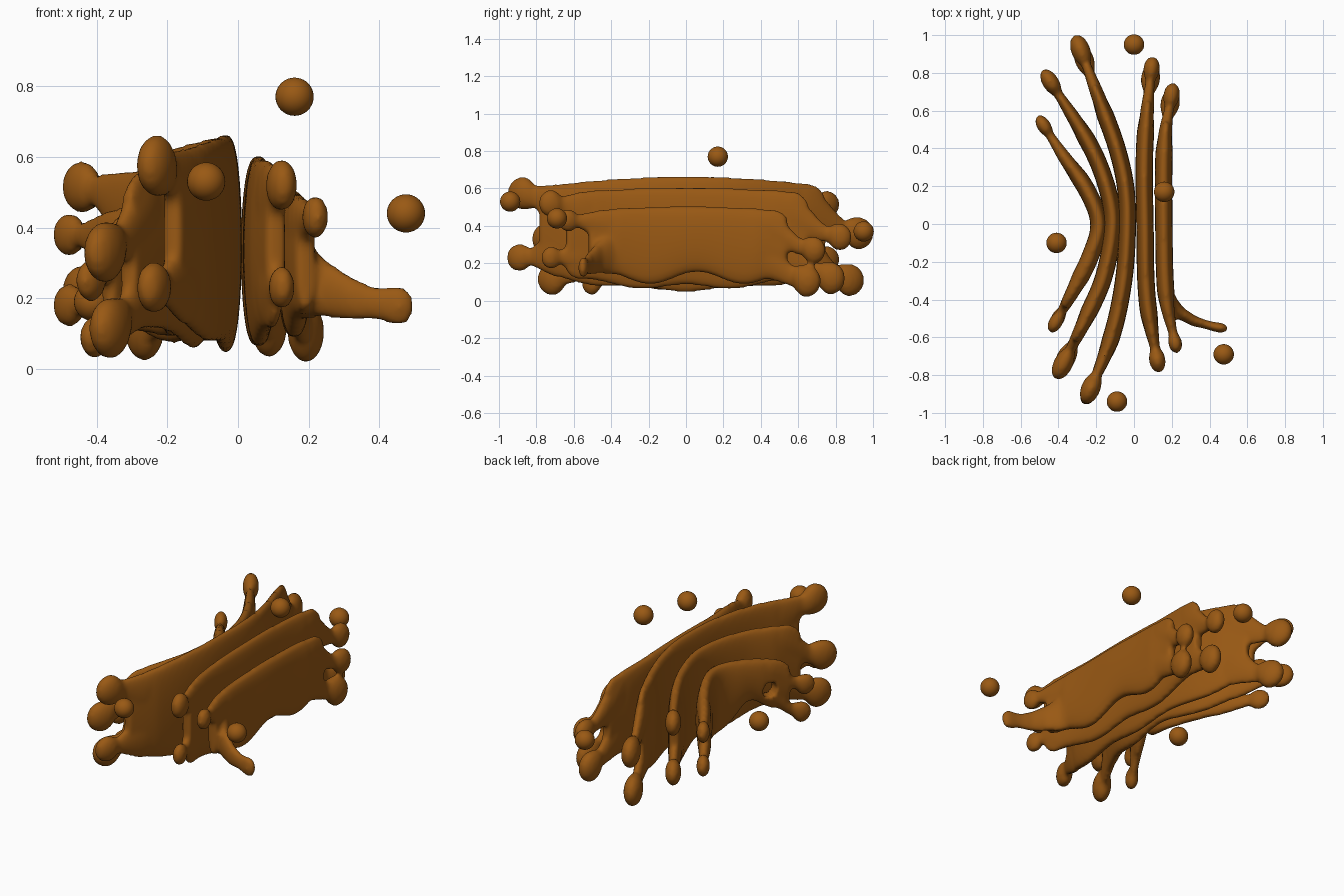
import bpy, bmesh, math
from mathutils import Vector

cube = bpy.data.objects.get("Cube")
if cube:
    bpy.data.objects.remove(cube)

brown = bpy.data.materials.new("warm_brown")
brown.use_nodes = True
COLOUR = (0.32, 0.1, 0.007, 1)
brown.diffuse_color = COLOUR
brown.node_tree.nodes["Principled BSDF"].inputs["Base Color"].default_value = COLOUR


def curve_value(points, y):
    """Smooth interpolation of (y, value) pairs, straight beyond the ends."""
    n = len(points)
    i = 0
    while i < n - 2 and y > points[i + 1][0]:
        i += 1
    slope = lambda a, b: (points[b][1] - points[a][1]) / (points[b][0] - points[a][0])
    (ya, va), (yb, vb) = points[i], points[i + 1]
    ma = slope(max(i - 1, 0), i + 1)
    mb = slope(i, min(i + 2, n - 1))
    d = yb - ya
    t = (y - ya) / d
    if t < 0:
        return va + ma * (y - ya)
    if t > 1:
        return vb + mb * (y - yb)
    return (va * (1 + 2 * t) * (1 - t) ** 2 + ma * d * t * (1 - t) ** 2
            + vb * t * t * (3 - 2 * t) + mb * d * t * t * (t - 1))


def loft(bm, stations, power=1.0, sides=32):
    """Closed loft through (x, y, z, half width, half height) stations."""
    rings = []
    for i, (x, y, z, w, h) in enumerate(stations):
        a, b = stations[max(i - 1, 0)], stations[min(i + 1, len(stations) - 1)]
        side = Vector((b[1] - a[1], a[0] - b[0], 0)).normalized()
        ring = []
        for k in range(sides):
            ang = math.tau * k / sides
            c = math.copysign(abs(math.cos(ang)) ** power, math.cos(ang))
            ring.append(bm.verts.new(Vector((x, y, z)) + side * w * c
                                     + Vector((0, 0, h * math.sin(ang)))))
        rings.append(ring)
    for r, s in zip(rings, rings[1:]):
        for k in range(sides):
            m = (k + 1) % sides
            bm.faces.new((r[k], r[m], s[m], s[k]))
    bm.faces.new(rings[0])
    bm.faces.new(rings[-1])


def arm(bm, xc, y0, z0, h0, y1, z1, size):
    """Tapering neck that leaves the sheet rim and swells into a bulb."""
    bw, bl, bh = size
    way = math.copysign(1, y1 - y0)
    length = abs(y1 - y0)
    stations = []
    steps = 36
    for i in range(steps + 1):
        s = (length + bl * 0.99) * i / steps
        t = min(s / length, 1)
        ease = t * t * (3 - 2 * t)
        u = (s - length) / bl
        bulb = math.sqrt(max(0, 1 - u * u))
        neck_h = h0 + (bh * 0.6 - h0) * min(1, ease * 1.15)
        neck_w = 0.038 + (0.022 - 0.038) * ease
        if u > 0:
            neck_h *= bulb
            neck_w *= bulb
        y = y0 + way * s
        stations.append((curve_value(xc, y), y, z0 + (z1 - z0) * ease,
                         max(neck_w, bw * bulb), max(neck_h, bh * bulb)))
    loft(bm, stations)


def finish(name, bm):
    bmesh.ops.recalc_face_normals(bm, faces=bm.faces[:])
    mesh = bpy.data.meshes.new(name)
    bm.to_mesh(mesh)
    bm.free()
    mesh.materials.append(brown)
    mesh.shade_smooth()
    obj = bpy.data.objects.new(name, mesh)
    bpy.context.collection.objects.link(obj)
    return obj


def sheet(name, xc, ends, top, bot, arms, extra=None, cutter=None):
    """Curved swollen sac with forked, bulb-tipped ends."""
    bm = bmesh.new()
    ya, yb = ends
    stations = []
    steps = 60
    for i in range(steps + 1):
        t = i / steps
        y = ya + (yb - ya) * t
        hi, lo = top(y), bot(y)
        near = min(y - ya, yb - y)
        edge = min(1, 0.6 + 2.5 * near)
        corner = 1 - 0.2 * max(0, 1 - near / 0.07) ** 2
        stations.append((curve_value(xc, y), y, (hi + lo) / 2,
                         0.046 * edge, (hi - lo) / 2 * corner))
    loft(bm, stations, power=0.75, sides=56)
    for upper, y1, z1, size in arms:
        y0 = yb - 0.12 if y1 > 0 else ya + 0.12
        h0 = 0.27 * (top(y0) - bot(y0))
        z0 = top(y0) - h0 if upper else bot(y0) + h0
        arm(bm, xc, y0, z0, h0, y1, z1, size)
    if extra:
        loft(bm, extra)
    obj = finish(name, bm)
    # Fuse sheet, necks and bulbs into one soft skin
    remesh = obj.modifiers.new("fuse", 'REMESH')
    remesh.mode = 'VOXEL'
    remesh.voxel_size = 0.012
    remesh.use_smooth_shade = True
    if cutter:
        cut = obj.modifiers.new("opening", 'BOOLEAN')
        cut.operation = 'DIFFERENCE'
        cut.object = cutter
    soft = obj.modifiers.new("soften", 'SMOOTH')
    soft.factor = 0.5
    soft.iterations = 10


def arch(peak, drop):
    return lambda y: peak - drop * y * y


def wavy(base, rise, amp, phase):
    return lambda y: base + rise * y * y + amp * math.cos(12.5 * (y - phase))


BIG, MID, SMALL = (0.051, 0.082, 0.088), (0.044, 0.068, 0.074), (0.037, 0.055, 0.062)

# Round opening through the outermost small sheet
bm = bmesh.new()
bmesh.ops.create_cone(bm, cap_ends=True, segments=24, radius1=0.042, radius2=0.042, depth=0.4)
opening = finish("opening_cutter", bm)
opening.location = (-0.31, -0.32, 0.275)
opening.rotation_euler = (0, math.pi / 2, -0.45)
opening.hide_render = True
opening.display_type = 'WIRE'

# Five nested sheets, from right to left across x
sheet("inner_small_sheet",
      [(-0.53, -0.42), (-0.35, -0.32), (-0.18, -0.235), (0, -0.185), (0.18, -0.25), (0.37, -0.38), (0.54, -0.49)],
      (-0.44, 0.4), arch(0.49, 0.4),
      lambda y: 0.09 + 0.12 * math.exp(-((y + 0.22) / 0.1) ** 2) + 0.3 * y * y,
      [(True, -0.52, 0.25, SMALL), (False, -0.5, 0.09, SMALL),
       (True, 0.52, 0.38, SMALL), (False, 0.52, 0.18, SMALL)], cutter=opening)

sheet("inner_middle_sheet",
      [(-0.76, -0.385), (-0.5, -0.255), (-0.28, -0.16), (0, -0.112), (0.2, -0.145), (0.42, -0.235), (0.78, -0.46)],
      (-0.62, 0.62), arch(0.595, 0.12), wavy(0.07, 0.15, 0.015, 0.1),
      [(True, -0.74, 0.33, BIG), (False, -0.71, 0.115, BIG),
       (True, 0.75, 0.515, MID), (False, 0.75, 0.22, MID)])

sheet("central_large_sheet",
      [(-0.92, -0.25), (-0.6, -0.12), (-0.3, -0.055), (0, -0.035), (0.2, -0.045), (0.4, -0.09), (0.61, -0.165), (0.94, -0.29)],
      (-0.78, 0.74), arch(0.665, 0.09), wavy(0.055, 0.14, 0.01, 0.25),
      [(True, -0.87, 0.575, BIG), (False, -0.89, 0.23, MID),
       (True, 0.92, 0.36, BIG), (False, 0.87, 0.11, BIG)])

sheet("outer_middle_sheet",
      [(-0.76, 0.13), (-0.4, 0.07), (0, 0.058), (0.35, 0.055), (0.6, 0.07), (0.84, 0.095)],
      (-0.64, 0.65), arch(0.605, 0.06), wavy(0.07, 0.1, 0.015, 0.0),
      [(True, -0.72, 0.52, MID), (False, -0.72, 0.23, SMALL),
       (True, 0.82, 0.34, MID), (False, 0.77, 0.12, BIG)])

# Long side tubule growing out of the outer sheet
tubule = [(0.16, -0.3, 0.26, 0.03, 0.13), (0.19, -0.4, 0.25, 0.033, 0.11),
          (0.24, -0.47, 0.23, 0.034, 0.085), (0.32, -0.515, 0.2, 0.028, 0.062),
          (0.39, -0.535, 0.185, 0.023, 0.046), (0.43, -0.545, 0.18, 0.026, 0.053),
          (0.46, -0.55, 0.178, 0.027, 0.058), (0.482, -0.553, 0.178, 0.022, 0.047),
          (0.495, -0.555, 0.178, 0.01, 0.025)]
sheet("outer_small_sheet",
      [(-0.64, 0.22), (-0.4, 0.172), (0, 0.158), (0.45, 0.163), (0.7, 0.202)],
      (-0.52, 0.54), arch(0.505, 0.08), wavy(0.12, 0, 0.033, 0.06),
      [(True, -0.63, 0.43, SMALL), (True, 0.68, 0.27, MID), (False, 0.64, 0.105, BIG)],
      extra=tubule)

# Free round vesicles
for i, spot in enumerate([(-0.41, -0.1, 0.19), (0, 0.95, 0.37), (0.16, 0.17, 0.77),
                          (0.475, -0.69, 0.44), (-0.09, -0.94, 0.53)]):
    bm = bmesh.new()
    bmesh.ops.create_uvsphere(bm, u_segments=32, v_segments=20, radius=0.054)
    finish(f"vesicle_{i + 1}", bm).location = spot
